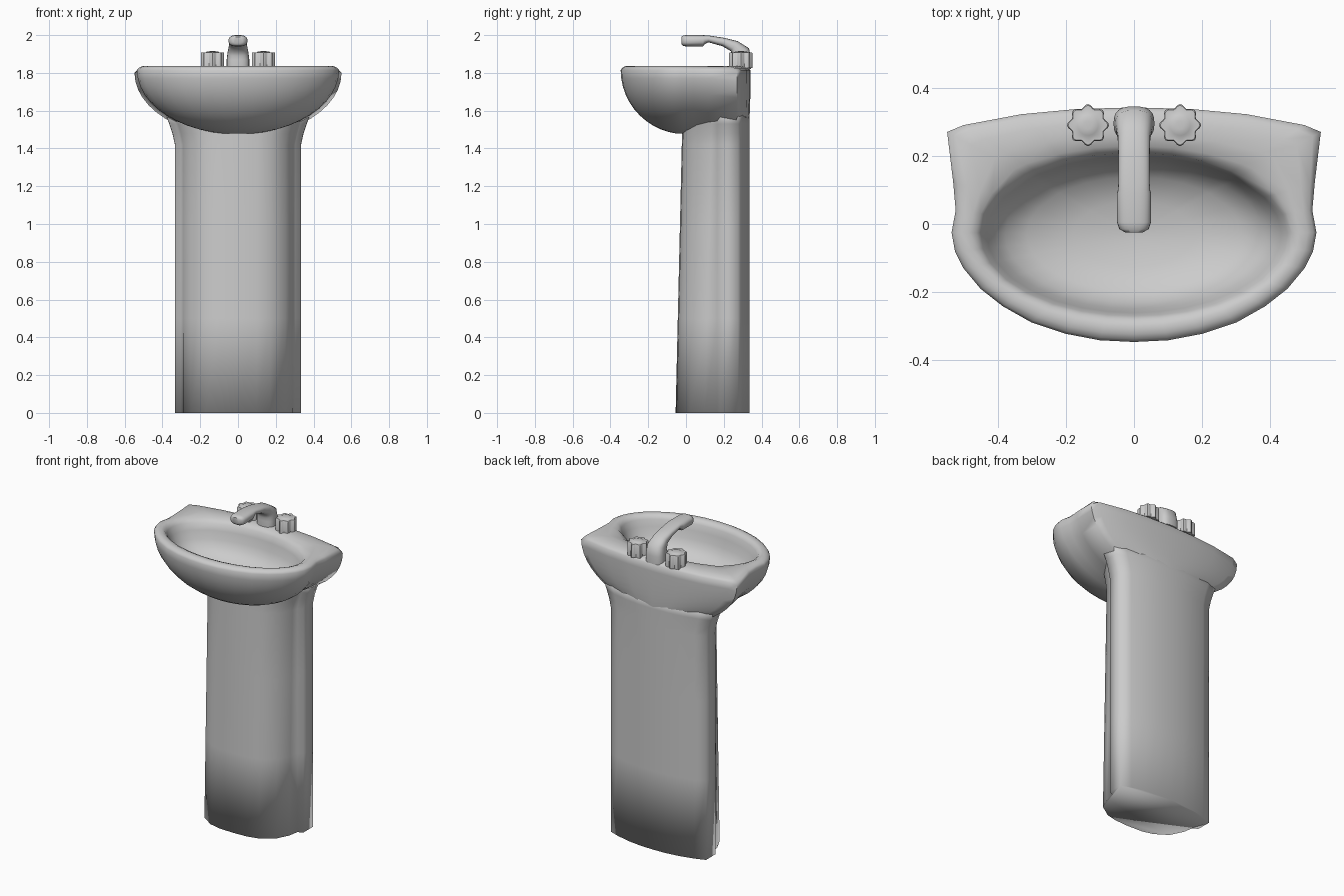
import bpy, bmesh, math
from mathutils import Vector

cube = bpy.data.objects.get("Cube")
if cube:
    bpy.data.objects.remove(cube)

ceramic = bpy.data.materials.new("grey_ceramic")
ceramic.use_nodes = True
GREY = (0.6, 0.6, 0.6, 1)
ceramic.diffuse_color = GREY
for node in ceramic.node_tree.nodes:
    if node.type == 'BSDF_PRINCIPLED':
        node.inputs["Base Color"].default_value = GREY


def mirror_half(half):
    """Close a half outline that runs from front centre to back centre."""
    return half + [(-x, y) for x, y in reversed(half[1:-1])]


def loft(name, rings, smooth_angle=45):
    """Skin a list of equal-length closed rings and cap both ends."""
    bm = bmesh.new()
    loops = [[bm.verts.new(p) for p in ring] for ring in rings]
    n = len(loops[0])
    for a, b in zip(loops, loops[1:]):
        for i in range(n):
            j = (i + 1) % n
            bm.faces.new((a[i], a[j], b[j], b[i]))
    bm.faces.new(loops[0])
    bm.faces.new(loops[-1])
    bmesh.ops.recalc_face_normals(bm, faces=bm.faces)
    mesh = bpy.data.meshes.new(name)
    bm.to_mesh(mesh)
    bm.free()
    mesh.materials.append(ceramic)
    obj = bpy.data.objects.new(name, mesh)
    bpy.context.collection.objects.link(obj)
    bpy.ops.object.select_all(action='DESELECT')
    obj.select_set(True)
    bpy.context.view_layer.objects.active = obj
    bpy.ops.object.shade_smooth_by_angle(angle=math.radians(smooth_angle))
    return obj


# Basin: rounded belly, bowed back, rolled rim and oval bowl in one skin
outline = mirror_half([
    (0, -.346), (.1, -.341), (.2, -.322), (.3, -.289), (.385, -.241),
    (.45, -.19), (.5, -.13), (.525, -.08), (.535, -.025), (.523, .04),
    (.53, .12), (.548, .27), (.5, .29), (.33, .322), (.17, .337), (0, .342)])
RX, RY, CY = .45, .24, -.03
angles = [math.atan2((y - CY) / RY, x / RX) for x, y in outline]


def belly_ring(s, z):
    ring = []
    for x, y in outline:
        drop = .015 if abs(x) > .54 else 0      # back corners sit lower
        depth = s if y < 0 else 1 - .05 * (1 - s)
        ring.append((x * s, y * depth, z - drop))
    return ring


def bowl_ring(s, z):
    return [(RX * s * math.cos(a), CY + RY * s * math.sin(a), z) for a in angles]


rings = []
for step in range(1, 13):
    a = math.radians(step * 7.5)
    rings.append(belly_ring(math.sin(a), 1.815 - .34 * math.cos(a)))
edge, lip = rings[-1], bowl_ring(1, 1.81)
for t, z in ((.1, 1.826), (.3, 1.835), (.6, 1.836), (.85, 1.828)):
    rings.append([(*Vector(p).lerp(Vector(q), t).xy, z) for p, q in zip(edge, lip)])
for s, z in ((1, 1.81), (.96, 1.77), (.91, 1.72), (.84, 1.68),
             (.7, 1.64), (.4, 1.61), (.05, 1.6)):
    rings.append(bowl_ring(s, z))
loft("basin", rings, 75)

# Pedestal: bowed front column with a wider flange and bowed back
section = mirror_half([
    (0, -.055), (.1, -.05), (.17, -.033), (.25, .02), (.29, .1), (.302, .165),
    (.333, .18), (.334, .275), (.27, .298), (.18, .32), (.09, .332), (0, .335)])
rings = []
for z, flare in ((0, 1), (.5, 1), (1, 1), (1.42, 1), (1.48, 1.04), (1.53, 1.09), (1.6, 1.17)):
    rings.append([(x * flare, y + (.023 * z if y < .15 else 0), z) for x, y in section])
loft("pedestal", rings, 100)

# Spout: squarish oval sections swept along a bent path in the centre plane
# each row: y, z, half width, half thickness, tilt in degrees from level
path = [
    (.295, 1.82, .06, .05, 0), (.295, 1.87, .06, .05, 0),
    (.29, 1.91, .055, .048, 25), (.255, 1.942, .048, .032, 55),
    (.2, 1.963, .046, .023, 70), (.12, 1.98, .046, .018, 85),
    (.1, 1.976, .047, .023, 90), (.09, 1.97, .05, .03, 90),
    (.005, 1.97, .05, .03, 90), (-.015, 1.97, .043, .028, 90),
    (-.025, 1.972, .025, .019, 90)]


def rounded(value):
    return math.copysign(abs(value) ** .75, value)


rings = []
for y, z, w, t, tilt in path:
    tilt = math.radians(tilt)
    ring = []
    for i in range(24):
        a = math.tau * i / 24
        d = t * rounded(math.sin(a))
        ring.append((w * rounded(math.cos(a)),
                     y + d * math.cos(tilt), z + d * math.sin(tilt)))
    rings.append(ring)
loft("spout", rings, 50)


# Tap handles: fluted knobs with a low domed button
def knob_ring(cx, r, z, flute):
    ring = []
    for i in range(48):
        a = math.tau * i / 48
        reach = r + flute * math.cos(8 * a)
        ring.append((cx + reach * math.cos(a), .29 + reach * math.sin(a), z))
    return ring


for side, cx in (("left", .135), ("right", -.135)):
    profile = ((.056, 1.825, .006), (.056, 1.905, .006), (.053, 1.909, .005),
               (.036, 1.909, 0), (.03, 1.913, 0), (.012, 1.915, 0))
    loft(side + "_tap_handle", [knob_ring(cx, *row) for row in profile], 40)
